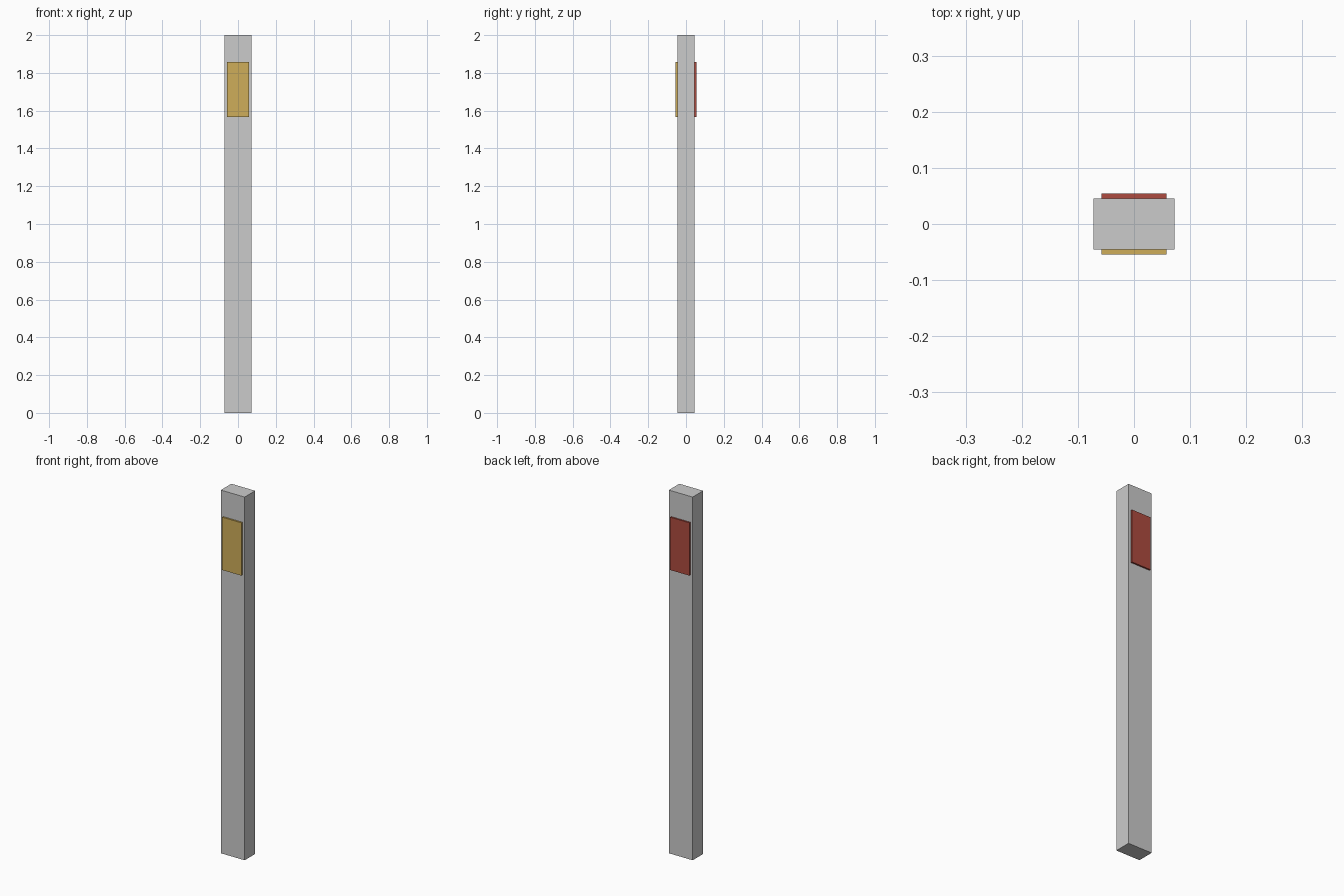
import bpy

if "Cube" in bpy.data.objects:
    bpy.data.objects.remove(bpy.data.objects["Cube"])

HALF_W, HALF_D, HEIGHT = 0.0725, 0.0455, 2.0
PLATE_W, PLATE_T, PLATE_Z0, PLATE_Z1 = 0.116, 0.009, 1.567, 1.858


def box(name, size, centre, colour=None):
    bpy.ops.mesh.primitive_cube_add(size=1, location=centre)
    obj = bpy.context.object
    obj.name = name
    obj.scale = size
    bpy.ops.object.transform_apply(location=False, rotation=False, scale=True)
    if colour:
        mat = bpy.data.materials.new(name + "_colour")
        mat.diffuse_color = colour
        mat.use_nodes = True
        mat.node_tree.nodes["Principled BSDF"].inputs["Base Color"].default_value = mat.diffuse_color
        obj.data.materials.append(mat)
    return obj


# Upright marker post
box("post", (2 * HALF_W, 2 * HALF_D, HEIGHT), (0, 0, HEIGHT / 2))

# Thin reflector plates, amber in front and red behind
for name, side, colour in (("front_reflector", -1, (0.62, 0.42, 0.10, 1)),
                           ("back_reflector", 1, (0.42, 0.07, 0.05, 1))):
    box(name, (PLATE_W, PLATE_T, PLATE_Z1 - PLATE_Z0),
        (0, side * (HALF_D + PLATE_T / 2), (PLATE_Z0 + PLATE_Z1) / 2), colour)
